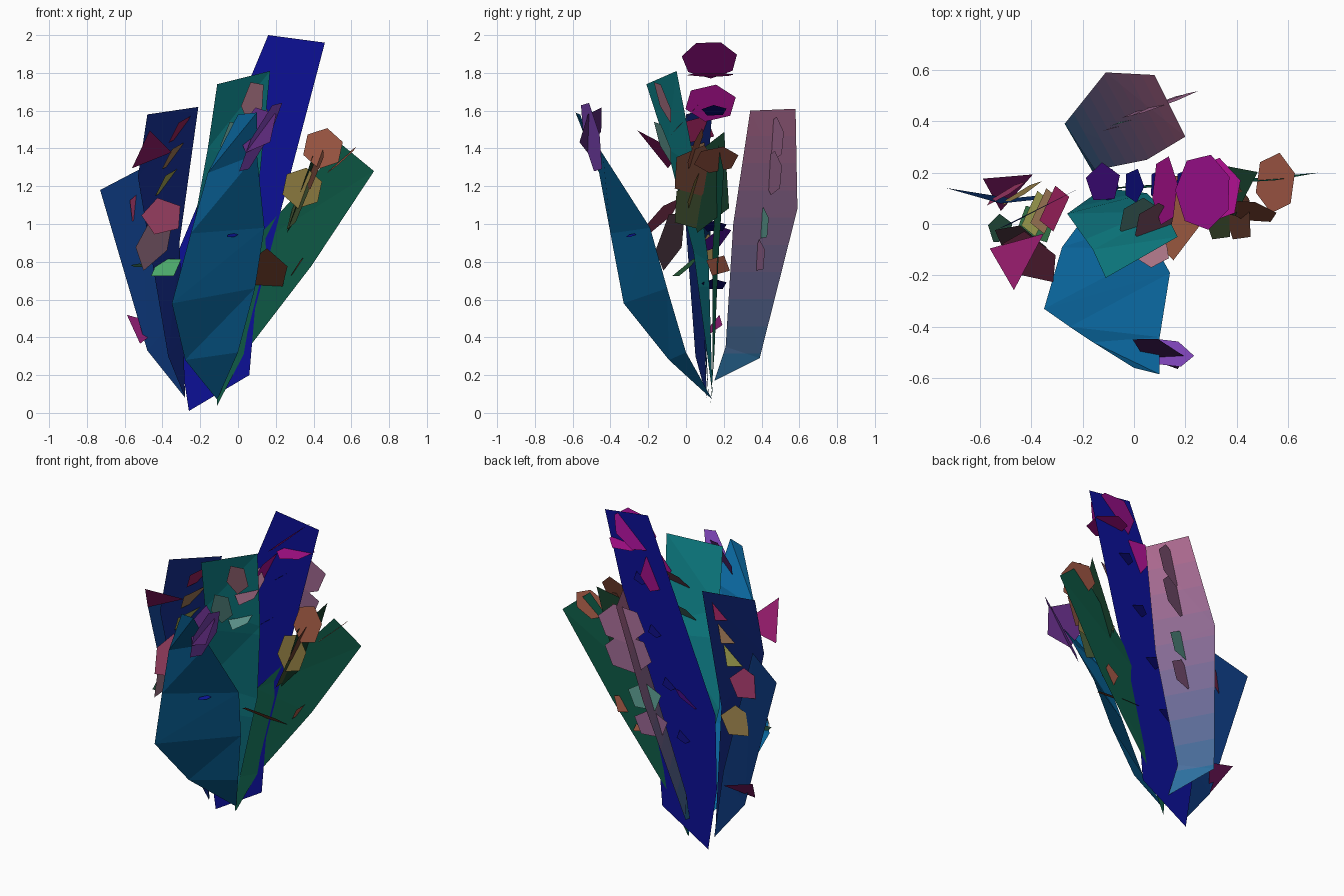
import bpy, bmesh, math
from mathutils import Vector as V

if "Cube" in bpy.data.objects:
    bpy.data.objects.remove(bpy.data.objects["Cube"])


def rgb(h):
    lin = lambda c: c / 12.92 if c < 0.04045 else ((c + 0.055) / 1.055) ** 2.4
    return [lin(int(h[i:i + 2], 16) / 255) for i in (0, 2, 4)]


def material(name, c):
    m = bpy.data.materials.new(name)
    m.diffuse_color = (*c, 1)
    m.use_nodes = True
    m.node_tree.nodes["Principled BSDF"].inputs["Base Color"].default_value = m.diffuse_color
    return m


def finish(bm, name, low, high, bands):
    # colour fades from low to high in horizontal bands
    bm.normal_update()
    zs = [v.co.z for v in bm.verts]
    z0, z1 = min(zs), max(zs)
    for i in range(1, bands):
        bmesh.ops.bisect_plane(bm, geom=bm.verts[:] + bm.edges[:] + bm.faces[:],
                               plane_co=(0, 0, z0 + (z1 - z0) * i / bands), plane_no=(0, 0, 1))
    for f in bm.faces:
        t = (f.calc_center_median().z - z0) / max(z1 - z0, 1e-5)
        f.material_index = min(bands - 1, max(0, int(t * bands)))
    me = bpy.data.meshes.new(name)
    bm.to_mesh(me)
    bm.free()
    a, b = V(rgb(low)), V(rgb(high))
    for i in range(bands):
        me.materials.append(material(name, a.lerp(b, (i + 0.5) / bands)))
    ob = bpy.data.objects.new(name, me)
    bpy.context.collection.objects.link(ob)


def blade(name, base, left, right, low, high=None, bands=1):
    # sheet lofted between a left and a right edge, pointed at the base
    bm = bmesh.new()
    b = bm.verts.new(base)
    ls = [bm.verts.new(p) for p in left]
    rs = [bm.verts.new(p) for p in right]
    bm.faces.new((b, rs[0], ls[0]))
    for i in range(len(ls) - 1):
        bm.faces.new((ls[i], rs[i], rs[i + 1]))
        bm.faces.new((ls[i], rs[i + 1], ls[i + 1]))
    finish(bm, name, low, high or low, bands)


def petals(name, start, end, count, u, v, low, high=None, sides=6):
    # row of flat polygons spaced from start to end, u and v are half extents
    start, end, u, v = V(start), V(end), V(u), V(v)
    a, b = V(rgb(low)), V(rgb(high or low))
    for i in range(count):
        t = i / max(count - 1, 1)
        c = start.lerp(end, t)
        pts = []
        for j in range(sides):
            w = 2 * math.pi * (j + 0.3) / sides
            pts.append(c + u * math.cos(w) + v * math.sin(w))
        me = bpy.data.meshes.new(name)
        me.from_pydata(pts, [], [list(range(sides))])
        me.materials.append(material(name, a.lerp(b, t)))
        bpy.context.collection.objects.link(bpy.data.objects.new(name, me))


# large leaf blades
blade("tall_blade", (-.26, .15, .01),
      [(-.32, .15, .4), (-.31, .15, .87), (.16, .15, 2.0)],
      [(.06, .15, .2), (.09, .15, .55), (.46, .15, 1.96)], "0c1096")
blade("right_blade", (-.11, .13, .04),
      [(-.12, .14, .25), (.03, .14, .85), (.55, .17, 1.42)],
      [(.03, .15, .31), (.39, .17, .78), (.72, .2, 1.28)], "0e5a46")
blade("centre_blade", (-.12, .14, .1),
      [(-.26, .04, .85), (-.16, -.1, 1.4), (-.11, -.21, 1.74)],
      [(.05, .12, .8), (.12, .05, 1.3), (.17, -.05, 1.81)], "0b6474", "0e858a", 3)
blade("front_blade", (-.11, .14, .07),
      [(-.28, -.09, .28), (-.35, -.33, .58), (-.25, -.4, .95), (-.16, -.46, 1.27), (.0, -.56, 1.58)],
      [(.0, .0, .32), (.09, -.1, .66), (.14, -.19, .98), (.1, -.44, 1.37), (.1, -.585, 1.59)], "0a68a0")
blade("back_blade", (-.13, .15, .17),
      [(-.27, .39, .29), (-.11, .59, 1.08), (.08, .58, 1.61)],
      [(-.15, .21, .35), (.05, .25, 1.0), (.2, .34, 1.6)], "0870a0", "b46c92", 10)
blade("far_left_blade", (-.28, .12, .08),
      [(-.48, .1, .33), (-.73, .14, 1.18)],
      [(-.33, .1, .5), (-.52, .08, 1.29)], "0b3474")
blade("left_blade", (-.28, .11, .08),
      [(-.37, .05, .3), (-.53, -.02, 1.25), (-.48, .0, 1.58)],
      [(-.29, .1, .4), (-.31, .09, .9), (-.21, .14, 1.62)], "0a1c62")

# tall blade petals, crossing it front to back
petals("tall_top_petal", (.27, .125, 1.87), (.27, .125, 1.87), 1, (0, .15, 0), (.11, 0, .1), "a01090", sides=7)
petals("tall_flat_petal", (.31, .13, 1.79), (.31, .13, 1.79), 1, (.11, 0, .01), (0, .13, 0), "b01090")
petals("tall_upper_petal", (.12, .13, 1.64), (.12, .13, 1.64), 1, (0, .14, 0), (.05, 0, .1), "a8108c")
petals("tall_low_petal", (-.12, .16, .92), (-.12, .16, .92), 1, (.07, .0, .05), (0, .08, .05), "50109a", sides=5)
petals("tall_chip", (.2, .15, 1.6), (-.1, .15, .68), 4, (0, .07, 0), (.04, 0, .03), "0a0a70", sides=5)

# right blade petals
petals("right_top_petal", (.45, .05, 1.4), (.34, .05, 1.19), 2, (.11, -.02, 0), (0, .04, .11), "94523e", "7c6c38")
petals("right_end_petal", (.55, .16, 1.34), (.55, .16, 1.34), 1, (.08, 0, .07), (0, .12, .01), "a85c48")
petals("right_fold_petal", (.4, .05, 1.28), (.32, .05, 1.1), 2, (.06, 0, .14), (-.02, .13, .02), "6a3f30", "3f5030", 5)
petals("right_long_petal", (.37, .13, 1.22), (.37, .13, 1.22), 1, (.11, .02, .3), (.03, .12, 0), "17402c", sides=4)
petals("right_low_petal", (.16, .04, .75), (.16, .04, .75), 1, (.11, .03, -.02), (0, -.18, .12), "8a4e38", sides=5)
petals("right_small_petal", (.32, .17, .78), (.32, .17, .78), 1, (.04, 0, .06), (.01, .07, 0), "a85c48", sides=4)

# centre blade petals
petals("centre_pale_petal", (.08, -.12, 1.65), (-.03, -.12, 1.44), 2, (.04, -.03, .11), (.05, .04, -.04), "b87e90", "66a098", 5)
petals("centre_side_petal", (.08, .0, 1.56), (.02, .02, 1.38), 2, (.08, .02, .02), (0, .08, .09), "84566c", "5a9088")

# front blade petals
petals("front_tip_petal", (.12, -.5, 1.46), (.12, -.5, 1.46), 1, (.11, -.03, .2), (.03, .05, -.03), "8448c0")
petals("front_tip_fold", (.1, -.5, 1.5), (.1, -.5, 1.5), 1, (.11, -.04, .04), (0, .05, .12), "5a2878", sides=5)
petals("front_chip", (-.03, -.29, .94), (-.03, -.29, .94), 1, (.03, .02, 0), (.01, .02, .01), "0a1490", sides=5)

# back blade petals
petals("back_upper_petal", (.12, .47, 1.45), (.08, .46, 1.27), 2, (.13, .05, 0), (.02, 0, .12), "a06890", "94648a")
petals("back_lower_petal", (.0, .41, 1.0), (-.03, .39, .83), 2, (.1, .03, 0), (.01, 0, .09), "5c9c90", "90608a", 5)

# left blades petals
petals("left_magenta_petal", (-.46, -.13, 1.39), (-.46, -.13, 1.39), 1, (.12, .02, .06), (.02, .13, -.1), "901a68", sides=3)
petals("left_crimson_petal", (-.4, -.13, 1.04), (-.4, -.13, 1.04), 1, (.11, -.03, .02), (-.02, .1, .1), "8a3858", sides=5)
petals("left_brown_petal", (-.44, -.08, .92), (-.44, -.08, .92), 1, (.08, .02, .16), (.07, -.08, -.05), "5e4450", sides=5)
petals("left_green_petal", (-.38, .0, .77), (-.38, .0, .77), 1, (.09, 0, .02), (0, .08, .06), "50b070", sides=4)
petals("left_dark_petal", (-.52, -.02, .78), (-.52, -.02, .78), 1, (.05, 0, .0), (0, .06, .01), "204838", sides=5)
petals("left_low_petal", (-.5, .14, .45), (-.5, .14, .45), 1, (.11, 0, -.04), (.03, .09, .08), "8a1c70", sides=3)
petals("left_sliver", (-.31, .06, 1.5), (-.38, .04, 1.22), 3, (.05, .0, .08), (.03, .1, 0), "98205a", "a0a050", 4)
petals("left_back_petal", (-.5, .12, 1.1), (-.44, .12, .85), 2, (.08, .05, 0), (.02, 0, .1), "a03868", "98804a", 5)
